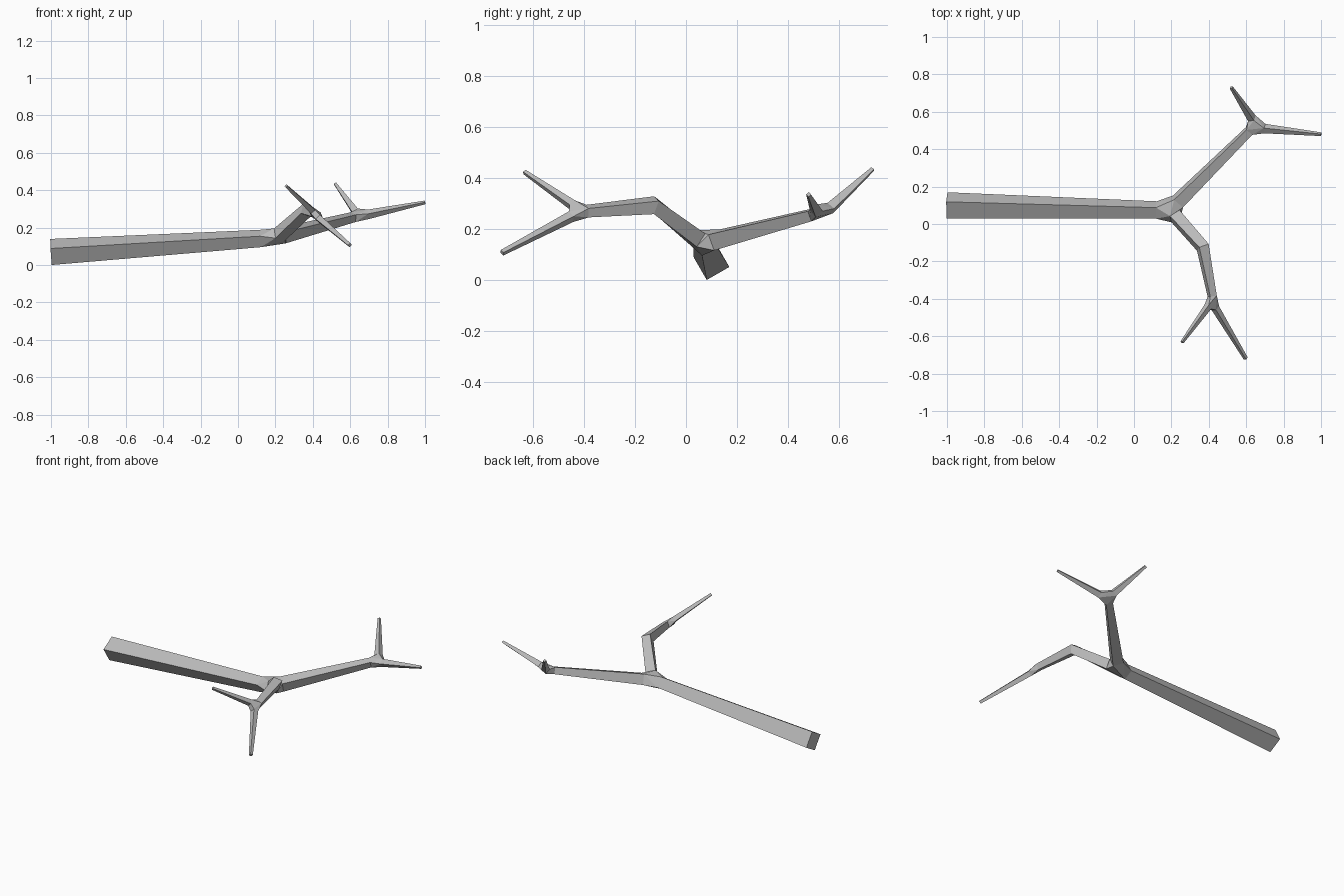
import bpy
import bmesh
from math import cos, sin, radians
from mathutils import Vector

cube = bpy.data.objects.get("Cube")
if cube:
    bpy.data.objects.remove(cube)

bark = bpy.data.materials.new("grey bark")
bark.use_nodes = True
color = (0.5, 0.5, 0.5, 1)
bark.diffuse_color = color
bark.node_tree.nodes["Principled BSDF"].inputs["Base Color"].default_value = color

bm = bmesh.new()


def ring(center, direction, size, roll):
    """Square cross-section, rolled about its direction."""
    t = Vector(direction).normalized()
    side = t.cross(Vector((0, 0, 1))).normalized()
    up = side.cross(t)
    a = radians(roll)
    u = up * cos(a) + side * sin(a)
    v = side * cos(a) - up * sin(a)
    h = size / 2
    return [bm.verts.new(Vector(center) + u * h * i + v * h * j)
            for i, j in ((1, 1), (1, -1), (-1, -1), (-1, 1))]


def limb(start, end, size_start, size_end, roll_start, roll_end):
    d = Vector(end) - Vector(start)
    return (ring(start, d, size_start, roll_start),
            ring(end, d, size_end, roll_end))


def fork(*rings):
    """Hull that joins the limbs, left open where each limb starts."""
    hull = bmesh.ops.convex_hull(bm, input=[v for r in rings for v in r])
    faces = {g for g in hull["geom"] if isinstance(g, bmesh.types.BMFace)}
    caps = [f for f in faces if any(set(f.verts) <= set(r) for r in rings)]
    bmesh.ops.delete(bm, geom=caps, context="FACES_ONLY")


def skin(a, b):
    for i in range(4):
        j = (i + 1) % 4
        bm.faces.new((a[i], a[j], b[j], b[i]))


# Main stem
stem = limb((-1, 0.10, 0.07), (0.12, 0.075, 0.142), 0.102, 0.068, 30, 30)

# Back branch with two twigs
back = limb((0.235, 0.12, 0.157), (0.615, 0.497, 0.256), 0.066, 0.042, 18, 18)
back_twigs = [
    limb((0.70, 0.51, 0.272), (1.0, 0.48, 0.335), 0.036, 0.014, 40, 40),
    limb((0.63, 0.565, 0.282), (0.52, 0.73, 0.434), 0.036, 0.014, -39, -39)]

# Front branch with an elbow and two twigs
shoulder, elbow, wrist = (0.222, 0.042, 0.163), (0.368, -0.125, 0.293), (0.418, -0.385, 0.27)
d1 = Vector(elbow) - Vector(shoulder)
d2 = Vector(wrist) - Vector(elbow)
front = [ring(shoulder, d1, 0.062, -15),
         ring(elbow, d1.normalized() + d2.normalized(), 0.056, -20),
         ring(wrist, d2, 0.038, -22)]
front_twigs = [
    limb((0.395, -0.443, 0.293), (0.257, -0.632, 0.423), 0.03, 0.014, -40, -40),
    limb((0.435, -0.45, 0.248), (0.598, -0.72, 0.107), 0.032, 0.017, -40, -40)]

# Forks
fork(stem[1], back[0], front[0])
fork(back[1], *[t[0] for t in back_twigs])
fork(front[2], *[t[0] for t in front_twigs])

# Limb sides and end caps
for a, b in [stem, back, front[:2], front[1:], *back_twigs, *front_twigs]:
    skin(a, b)
for end in [stem[0]] + [t[1] for t in back_twigs + front_twigs]:
    bm.faces.new(end)

bmesh.ops.recalc_face_normals(bm, faces=bm.faces)
mesh = bpy.data.meshes.new("forked_branch")
bm.to_mesh(mesh)
bm.free()
mesh.materials.append(bark)
branch = bpy.data.objects.new("forked_branch", mesh)
bpy.context.collection.objects.link(branch)
